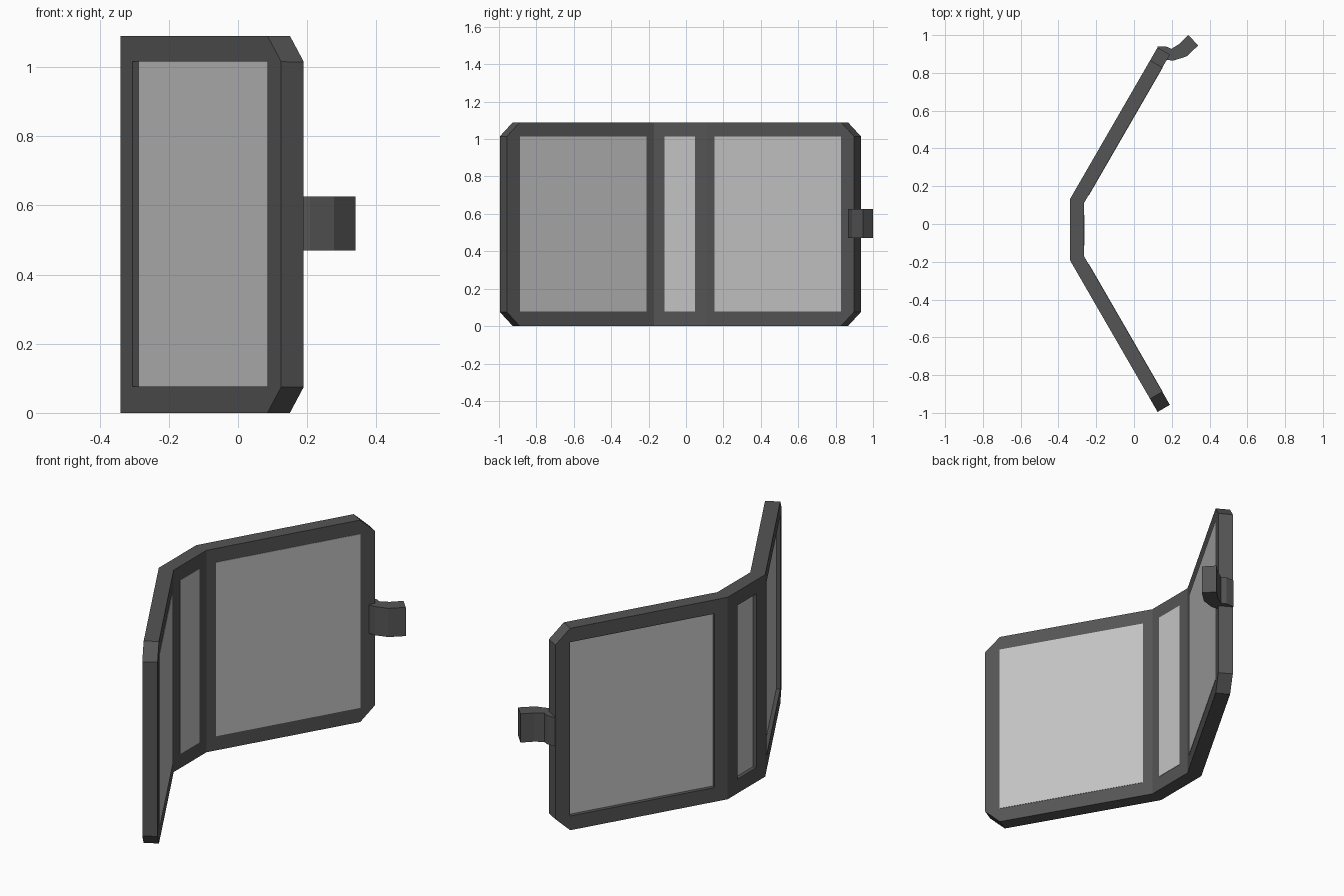
import bpy, bmesh, math
from mathutils import Vector

if "Cube" in bpy.data.objects:
    bpy.data.objects.remove(bpy.data.objects["Cube"])

H = 1.09          # height of the screen
T = 0.075         # thickness of the frame
YC = -0.03        # middle of the folded screen
RECESS = 0.02     # pane set-back on the outer side


def material(name, v):
    m = bpy.data.materials.new(name)
    m.diffuse_color = (v, v, v, 1)
    m.use_nodes = True
    m.node_tree.nodes["Principled BSDF"].inputs["Base Color"].default_value = m.diffuse_color
    return m


dark = material("dark grey frame", 0.09)
light = material("light grey pane", 0.55)


def prism(name, pts, z0, z1, mat):
    """Extrude a top-view outline from z0 to z1."""
    bm = bmesh.new()
    f = bm.faces.new([bm.verts.new((x, y, z0)) for x, y in pts])
    r = bmesh.ops.extrude_face_region(bm, geom=[f])
    bmesh.ops.translate(bm, vec=(0, 0, z1 - z0),
                        verts=[v for v in r["geom"] if isinstance(v, bmesh.types.BMVert)])
    bmesh.ops.recalc_face_normals(bm, faces=bm.faces)
    me = bpy.data.meshes.new(name)
    bm.to_mesh(me)
    bm.free()
    me.materials.append(mat)
    ob = bpy.data.objects.new(name, me)
    bpy.context.collection.objects.link(ob)
    return ob


# Folded frame: a centre strip and two wings opened by 60 degrees
mitre = T * math.tan(math.radians(15))
half = [(-0.34, 0.16), (0.125, 0.965), (0.19, 0.9275), (-0.34 + T, 0.16 - mitre)]
outline = ([(x, YC + y) for x, y in half] + [(x, YC - y) for x, y in reversed(half)])
frame = prism("folding_frame", outline, 0, H, dark)

# Chamfer the four outer corners
bm = bmesh.new()
bm.from_mesh(frame.data)
for sy in (1, -1):
    along = Vector((0.5, sy * 0.866, 0))
    for sz in (1, -1):
        co = Vector((0.125, YC + sy * 0.965, H if sz > 0 else 0)) - along * 0.08
        no = along * 0.075 + Vector((0, 0, sz * 0.08))
        bmesh.ops.bisect_plane(bm, geom=bm.verts[:] + bm.edges[:] + bm.faces[:],
                               plane_co=co, plane_no=no, clear_outer=True)
        bmesh.ops.holes_fill(bm, edges=[e for e in bm.edges if e.is_boundary])
bmesh.ops.recalc_face_normals(bm, faces=bm.faces)
bm.to_mesh(frame.data)
bm.free()


def slab(origin, along, inward, s0, s1, t0, t1):
    """Top-view rectangle along a panel, t measured inward from its outer face."""
    return [tuple(origin + along * s + inward * t)
            for s, t in ((s0, t0), (s1, t0), (s1, t1), (s0, t1))]


# Window openings, each with a pane recessed outside and flush inside
panels = [("centre", Vector((-0.34, YC)), Vector((0, 1)), Vector((1, 0)), -0.085, 0.078)]
for n, sy in (("front", -1), ("back", 1)):
    panels.append((n, Vector((-0.34, YC + sy * 0.16)), Vector((0.5, sy * 0.866)),
                   Vector((0.866, -sy * 0.5)), 0.07, 0.85))
for n, o, a, i, s0, s1 in panels:
    cutter = prism("cutter_" + n, slab(o, a, i, s0, s1, -0.05, T + 0.05), 0.077, 1.015, dark)
    cutter.hide_render = True
    mod = frame.modifiers.new("opening", "BOOLEAN")
    mod.object, mod.operation, mod.solver = cutter, "DIFFERENCE", "EXACT"
    bpy.context.view_layer.objects.active = frame
    bpy.ops.object.modifier_apply(modifier=mod.name)
    bpy.data.objects.remove(cutter)
    prism(n + "_pane", slab(o, a, i, s0, s1, RECESS, T + 0.002), 0.077, 1.015, light)

# Curved hook on the free edge
hook = [(0.125, 0.94), (0.17, 0.94), (0.197, 0.927), (0.24, 0.953), (0.288, 1.0),
        (0.34, 0.945), (0.278, 0.887), (0.208, 0.865), (0.16, 0.87), (0.11, 0.885)]
prism("edge_hook", hook, 0.47, 0.625, dark)
